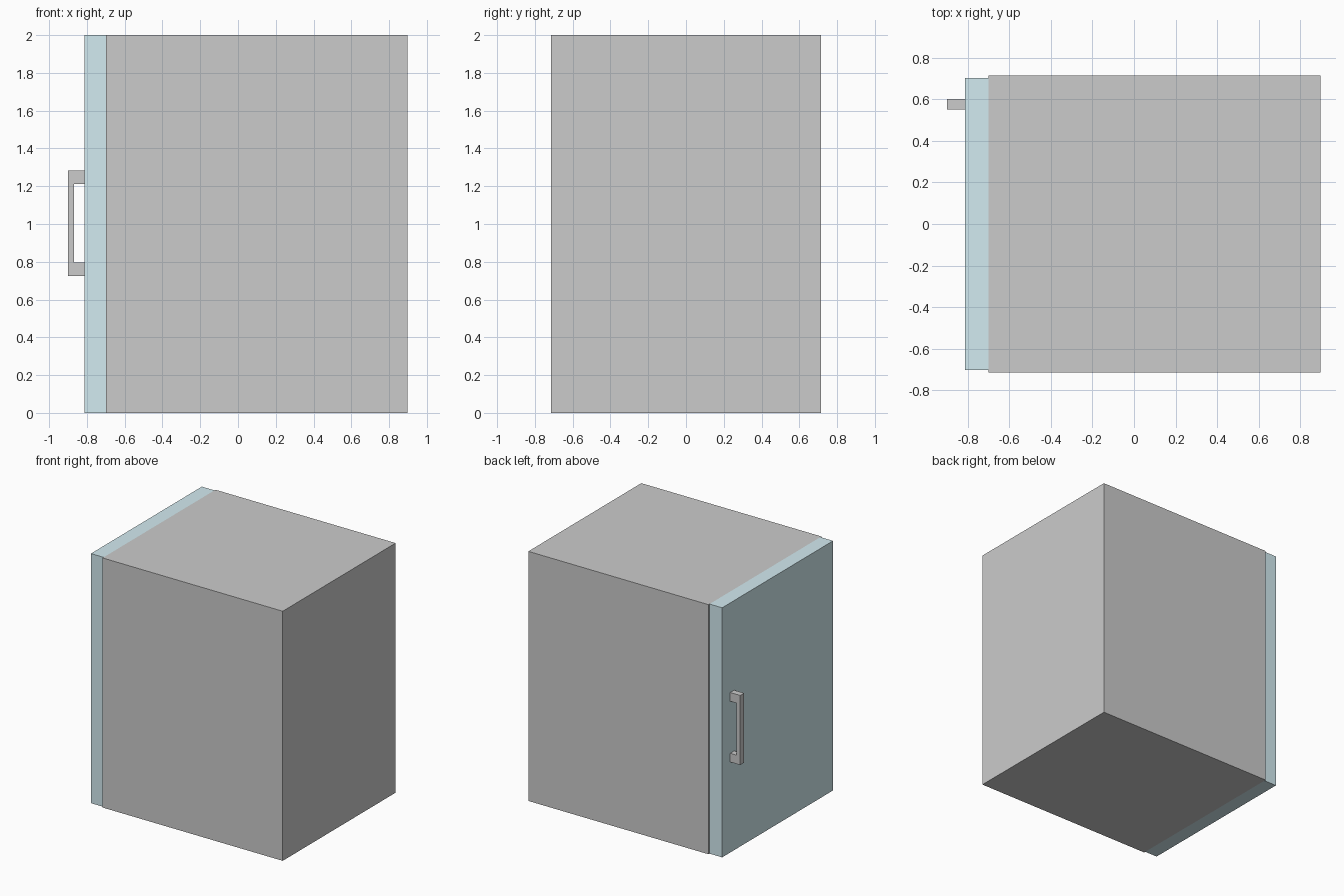
import bpy, bmesh

if "Cube" in bpy.data.objects:
    bpy.data.objects.remove(bpy.data.objects["Cube"])


def extrude_profile(name, profile, y0, y1):
    """Extrude a closed x-z profile from y0 to y1."""
    bm = bmesh.new()
    face = bm.faces.new([bm.verts.new((x, y0, z)) for x, z in profile])
    ext = bmesh.ops.extrude_face_region(bm, geom=[face])
    moved = [g for g in ext["geom"] if isinstance(g, bmesh.types.BMVert)]
    bmesh.ops.translate(bm, verts=moved, vec=(0, y1 - y0, 0))
    bmesh.ops.recalc_face_normals(bm, faces=bm.faces[:])
    mesh = bpy.data.meshes.new(name)
    bm.to_mesh(mesh)
    bm.free()
    obj = bpy.data.objects.new(name, mesh)
    bpy.context.collection.objects.link(obj)
    return obj


def rect(x0, x1, z0, z1):
    return [(x0, z0), (x1, z0), (x1, z1), (x0, z1)]


# Cabinet body
extrude_profile("cabinet", rect(-0.70, 0.897, 0, 2), -0.715, 0.715)

# Door slab, slightly narrower than the cabinet
door = extrude_profile("door", rect(-0.812, -0.70, 0, 2), -0.702, 0.702)
paint = bpy.data.materials.new("door_blue")
paint.diffuse_color = (0.65, 0.83, 0.88, 1)
paint.use_nodes = True
paint.node_tree.nodes["Principled BSDF"].inputs["Base Color"].default_value = paint.diffuse_color
door.data.materials.append(paint)

# C-shaped pull handle: two feet joined by a thin grip
extrude_profile("handle", [
    (-0.812, 0.725), (-0.812, 0.795), (-0.868, 0.795), (-0.868, 1.212),
    (-0.812, 1.212), (-0.812, 1.282), (-0.90, 1.282), (-0.90, 0.725),
], 0.55, 0.60)
